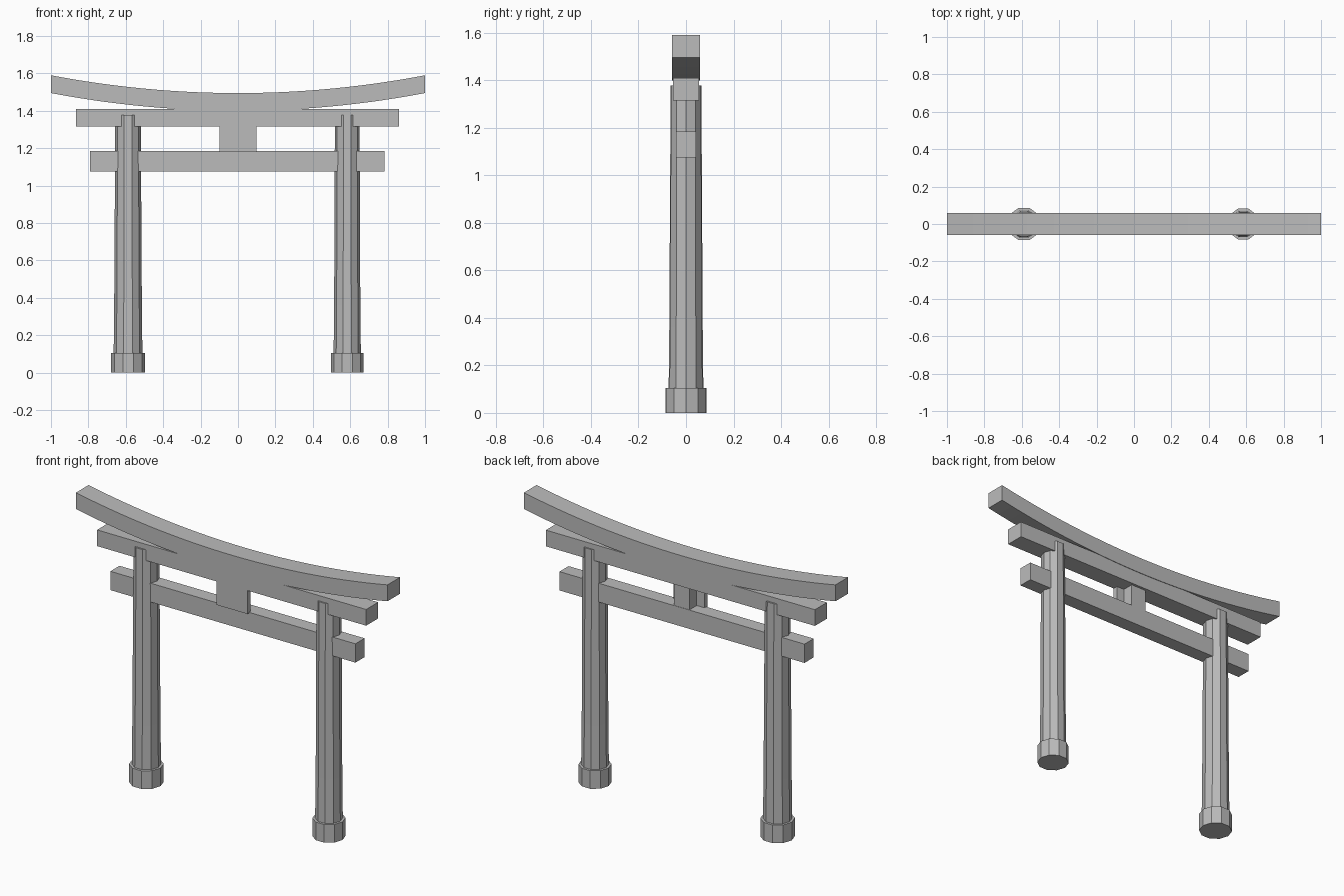
import bpy, bmesh, math

default = bpy.data.objects.get("Cube")
if default:
    bpy.data.objects.remove(default, do_unlink=True)

# Single stone grey
grey = bpy.data.materials.new("stone grey")
grey.use_nodes = True
colour = (0.5, 0.5, 0.5, 1)
grey.diffuse_color = colour
grey.node_tree.nodes["Principled BSDF"].inputs["Base Color"].default_value = colour


def finish(name, bm):
    bmesh.ops.recalc_face_normals(bm, faces=bm.faces)
    mesh = bpy.data.meshes.new(name)
    bm.to_mesh(mesh)
    bm.free()
    mesh.materials.append(grey)
    obj = bpy.data.objects.new(name, mesh)
    bpy.context.collection.objects.link(obj)
    return obj


def loft(name, rings):
    """Skin a list of equal-length point rings and cap both ends."""
    bm = bmesh.new()
    loops = [[bm.verts.new(p) for p in ring] for ring in rings]
    n = len(loops[0])
    for a, b in zip(loops, loops[1:]):
        for i in range(n):
            j = (i + 1) % n
            bm.faces.new((a[i], a[j], b[j], b[i]))
    bm.faces.new(loops[0])
    bm.faces.new(loops[-1])
    return finish(name, bm)


def box(name, x, y, z):
    def ring(px):
        return [(px, y[0], z[0]), (px, y[1], z[0]), (px, y[1], z[1]), (px, y[0], z[1])]
    return loft(name, [ring(x[0]), ring(x[1])])


def post(name, cx, profile, sides=10):
    """Vertical prism with a flat side to the front; profile is (radius, height)."""
    angles = [2 * math.pi * i / sides for i in range(sides)]
    return loft(name, [[(cx + r * math.cos(a), r * math.sin(a), z) for a in angles]
                       for r, z in profile])


# Tapered pillars on wider footings
for side, cx, foot, low, top in (("right", -0.588, 0.091, 0.077, 0.068),
                                 ("left", 0.584, 0.087, 0.073, 0.066)):
    post(side + "_footing", cx, [(foot, 0), (foot, 0.105)])
    post(side + "_pillar", cx, [(low, 0.09), (low - 0.003, 0.36), (top, 1.378)])

# Upward curving top beam
steps = 28
rings = []
for i in range(steps + 1):
    x = -1 + 2 * i / steps
    z = 1.4 + 0.095 * x * x
    rings.append([(x, -0.058, z), (x, 0.058, z), (x, 0.058, z + 0.095), (x, -0.058, z + 0.095)])
loft("curved_top_beam", rings)

# Straight beams
box("upper_beam", (-0.866, 0.861), (-0.055, 0.055), (1.315, 1.409))
box("lower_beam", (-0.79, 0.783), (-0.042, 0.042), (1.075, 1.184))

# Centre strut with the plaque on its front
box("centre_strut", (-0.05, 0.05), (-0.04, 0.04), (1.17, 1.33))
box("front_plaque", (-0.1, 0.1), (-0.055, -0.027), (1.179, 1.33))
